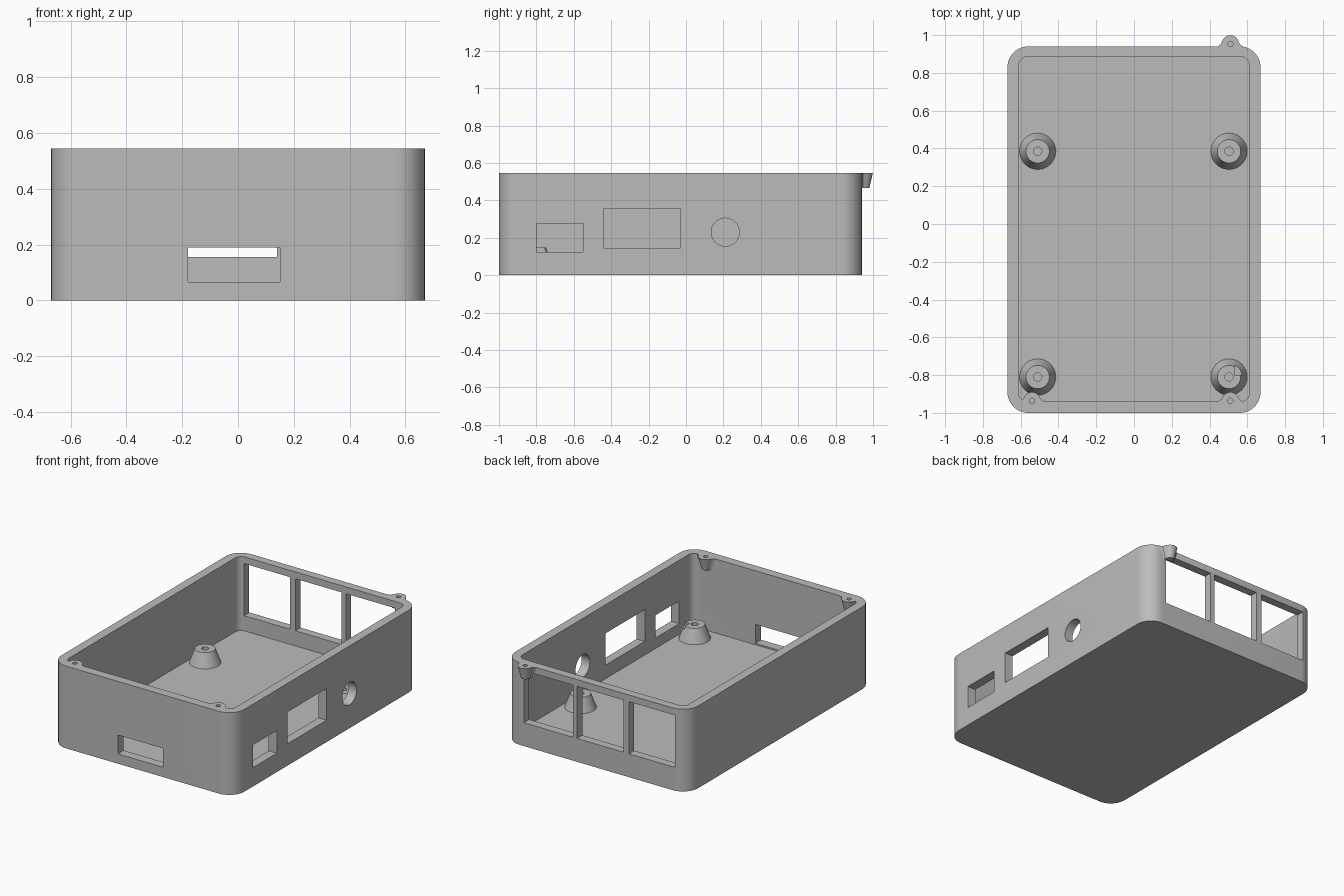
import bpy
import bmesh
from math import sin, cos, pi, radians

cube = bpy.data.objects.get("Cube")
if cube:
    bpy.data.objects.remove(cube, do_unlink=True)

# One plain grey plastic
grey = bpy.data.materials.new("grey_plastic")
grey.use_nodes = True
COLOUR = (0.5, 0.5, 0.5, 1)
grey.diffuse_color = COLOUR
grey.node_tree.nodes["Principled BSDF"].inputs["Base Color"].default_value = COLOUR

HEIGHT = 0.545
FRONT, BACK, SIDE = -1.0, 0.94, 0.67
WALL, FLOOR = 0.06, 0.055


def loft(name, lower, upper, z0, z1):
    """Closed solid between two outlines with the same point count."""
    bm = bmesh.new()
    a = [bm.verts.new((x, y, z0)) for x, y in lower]
    b = [bm.verts.new((x, y, z1)) for x, y in upper]
    n = len(a)
    bm.faces.new(a)
    bm.faces.new(b)
    for i in range(n):
        j = (i + 1) % n
        bm.faces.new((a[i], a[j], b[j], b[i]))
    bmesh.ops.recalc_face_normals(bm, faces=bm.faces)
    mesh = bpy.data.meshes.new(name)
    bm.to_mesh(mesh)
    bm.free()
    mesh.materials.append(grey)
    obj = bpy.data.objects.new(name, mesh)
    bpy.context.collection.objects.link(obj)
    return obj


def circle(x, y, r, n=40):
    return [(x + r * cos(2 * pi * i / n), y + r * sin(2 * pi * i / n)) for i in range(n)]


def rounded_rect(x0, x1, y0, y1, r, steps=10):
    centres = [(x1 - r, y1 - r), (x0 + r, y1 - r), (x0 + r, y0 + r), (x1 - r, y0 + r)]
    return [(cx + r * cos(pi / 2 * (k + i / steps)), cy + r * sin(pi / 2 * (k + i / steps)))
            for k, (cx, cy) in enumerate(centres) for i in range(steps + 1)]


def block(x0, x1, y0, y1, z0, z1):
    outline = [(x0, y0), (x1, y0), (x1, y1), (x0, y1)]
    return loft("cutter", outline, outline, z0, z1)


def rod(x, y, r, z0, z1):
    outline = circle(x, y, r, 24)
    return loft("cutter", outline, outline, z0, z1)


def cut(obj, cutters):
    bpy.context.view_layer.objects.active = obj
    for c in cutters:
        mod = obj.modifiers.new("cut", "BOOLEAN")
        mod.operation, mod.solver, mod.object = "DIFFERENCE", "EXACT", c
        bpy.ops.object.modifier_apply(modifier=mod.name)


def finish(obj):
    bpy.ops.object.select_all(action="DESELECT")
    obj.select_set(True)
    bpy.context.view_layer.objects.active = obj
    bpy.ops.object.shade_smooth_by_angle(angle=radians(30))


# Open tray
outer = rounded_rect(-SIDE, SIDE, FRONT, BACK, 0.11)
inner = rounded_rect(-SIDE + WALL, SIDE - WALL, FRONT + WALL, BACK - WALL + 0.005, 0.045)
tray = loft("tray", outer, outer, 0, HEIGHT)
cavity = loft("cutter", inner, inner, FLOOR, HEIGHT + 0.1)

# Front slot, back windows and side ports
slot = block(-0.18, 0.15, FRONT - 0.1, FRONT + 0.1, 0.065, 0.19)
windows = [block(x0, x1, BACK - 0.1, BACK + 0.1, 0.155, 0.50)
           for x0, x1 in ((-0.575, -0.24), (-0.2, 0.14), (0.17, 0.53))]
small_port = block(0.535, 0.8, -0.8, -0.55, 0.125, 0.275)
large_port = block(0.56, 0.8, -0.44, -0.03, 0.145, 0.355)
round_port = rod(0, 0, 0.075, -0.12, 0.12)
round_port.rotation_euler = (0, pi / 2, 0)
round_port.location = (SIDE, 0.21, 0.23)
bpy.context.view_layer.update()

# Screw bosses at the rim: (name, x, wall y, direction, centre offset)
BOSSES = [("front_right_boss", -0.54, FRONT + WALL, 1, 0.004),
          ("front_left_boss", 0.51, FRONT + WALL, 1, 0.004),
          ("back_left_boss", 0.51, BACK, 1, 0.013)]


def boss_outline(x, wall, way, offset, scale):
    r = 0.046 * scale
    pts = [(x + 0.068 * scale, wall), (x + 0.053 * scale, wall + way * 0.008 * scale)]
    pts += [(x + r * cos(a), wall + way * (offset + r * sin(a)))
            for a in (pi * (0.08 + 0.84 * i / 16) for i in range(17))]
    pts += [(x - 0.053 * scale, wall + way * 0.008 * scale), (x - 0.068 * scale, wall)]
    return pts


bosses, screw_holes = [], []
for name, x, wall, way, offset in BOSSES:
    bosses.append(loft(name, boss_outline(x, wall, way, offset, 0.58),
                       boss_outline(x, wall, way, offset, 1), HEIGHT - 0.08, HEIGHT))
    screw_holes.append(rod(x, wall + way * offset, 0.014, HEIGHT - 0.06, HEIGHT + 0.05))

cut(tray, [cavity, slot, *windows, small_port, large_port, round_port, *screw_holes])
for boss, hole in zip(bosses, screw_holes):
    cut(boss, [hole])

# Board standoffs on the floor
standoffs, pilots = [], []
for depth, y in (("front", -0.81), ("back", 0.385)):
    for side, x in (("right", -0.51), ("left", 0.503)):
        post = loft(f"{depth}_{side}_standoff", circle(x, y, 0.096), circle(x, y, 0.062),
                    FLOOR, 0.147)
        pilot = rod(x, y, 0.022, FLOOR + 0.01, 0.3)
        cut(post, [pilot, small_port])
        standoffs.append(post)
        pilots.append(pilot)

for c in [cavity, slot, *windows, small_port, large_port, round_port, *screw_holes, *pilots]:
    bpy.data.objects.remove(c, do_unlink=True)
for part in [tray, *bosses, *standoffs]:
    finish(part)
